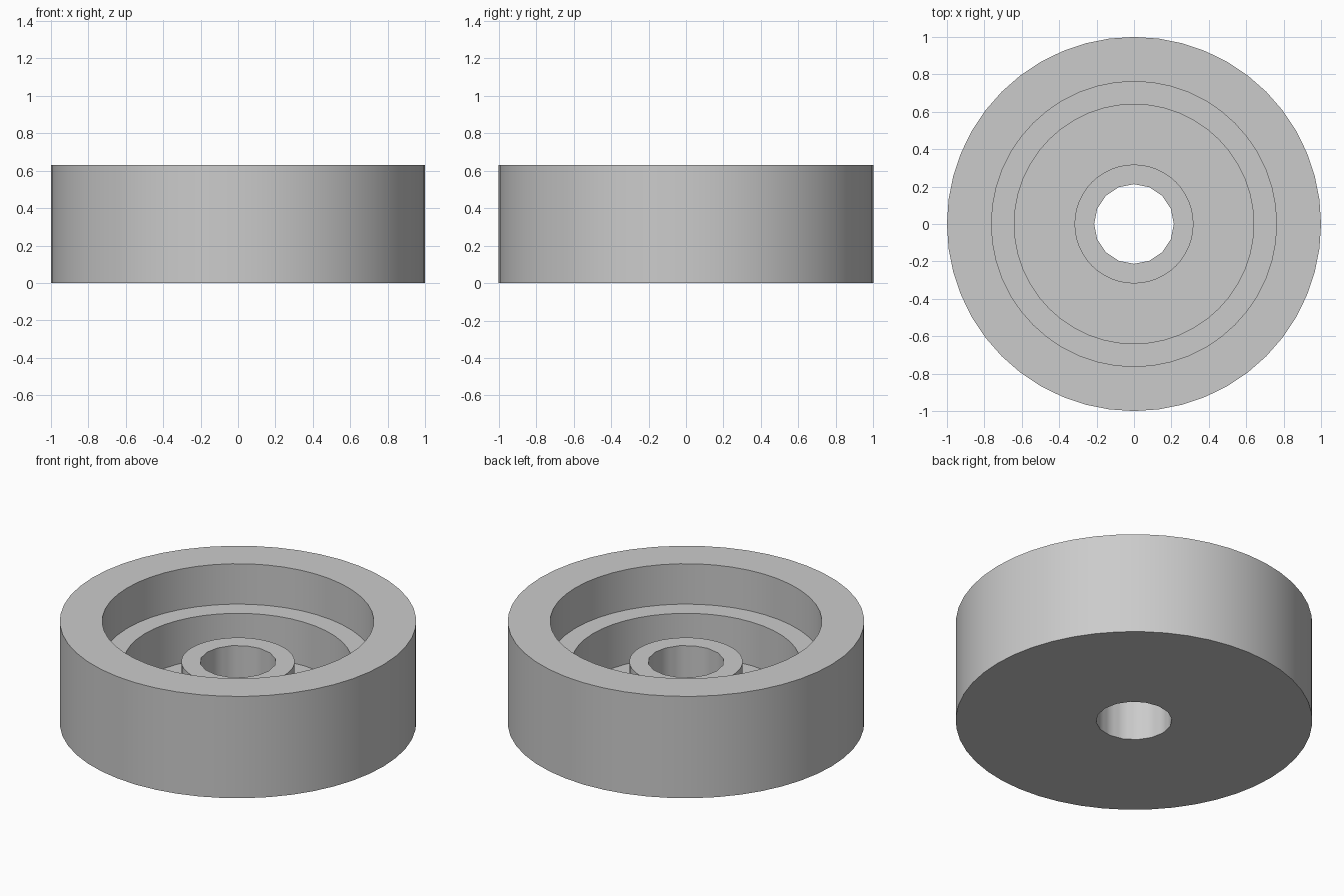
import bpy
import bmesh
from math import cos, sin, pi, radians

default = bpy.data.objects.get("Cube")
if default:
    bpy.data.objects.remove(default, do_unlink=True)

SEGMENTS = 48
BORE_SIDES = 16
BORE = 0.213
HUB = 0.318
RECESS = 0.64
RIM = 0.762
TOP = 0.63
LEDGE = 0.38
FLOOR = 0.11

grey = bpy.data.materials.new("plain grey")
grey.use_nodes = True
grey.diffuse_color = (0.6, 0.6, 0.6, 1)
grey.node_tree.nodes["Principled BSDF"].inputs["Base Color"].default_value = grey.diffuse_color


def bore_radius(angle):
    """Distance from the axis to the side of the coarser, many-sided bore."""
    half = pi / BORE_SIDES
    return BORE * cos(half) / cos(angle % (2 * half) - half)


def lathe(name, profile, material):
    """Turn a closed (radius, height) profile around z."""
    bm = bmesh.new()
    columns = []
    for i in range(SEGMENTS):
        a = 2 * pi * i / SEGMENTS
        column = []
        for radius, z in profile:
            r = bore_radius(a) if radius == BORE else radius
            column.append(bm.verts.new((r * cos(a), r * sin(a), z)))
        columns.append(column)
    count = len(profile)
    for i in range(SEGMENTS):
        here, there = columns[i], columns[(i + 1) % SEGMENTS]
        for j in range(count):
            k = (j + 1) % count
            bm.faces.new((here[j], there[j], there[k], here[k]))
    bmesh.ops.recalc_face_normals(bm, faces=bm.faces)
    mesh = bpy.data.meshes.new(name)
    bm.to_mesh(mesh)
    bm.free()
    mesh.materials.append(material)
    obj = bpy.data.objects.new(name, mesh)
    bpy.context.collection.objects.link(obj)
    bpy.ops.object.select_all(action='DESELECT')
    obj.select_set(True)
    bpy.context.view_layer.objects.active = obj
    bpy.ops.object.shade_smooth_by_angle(angle=radians(30))
    return obj


# Turned wheel: flat base, outer wall, rim, stepped recess, hub and through bore
lathe("wheel_body", [
    (BORE, 0), (1, 0), (1, TOP), (RIM, TOP),
    (RIM, LEDGE), (RECESS, LEDGE), (RECESS, FLOOR),
    (HUB, FLOOR), (HUB, LEDGE), (BORE, LEDGE),
], grey)
